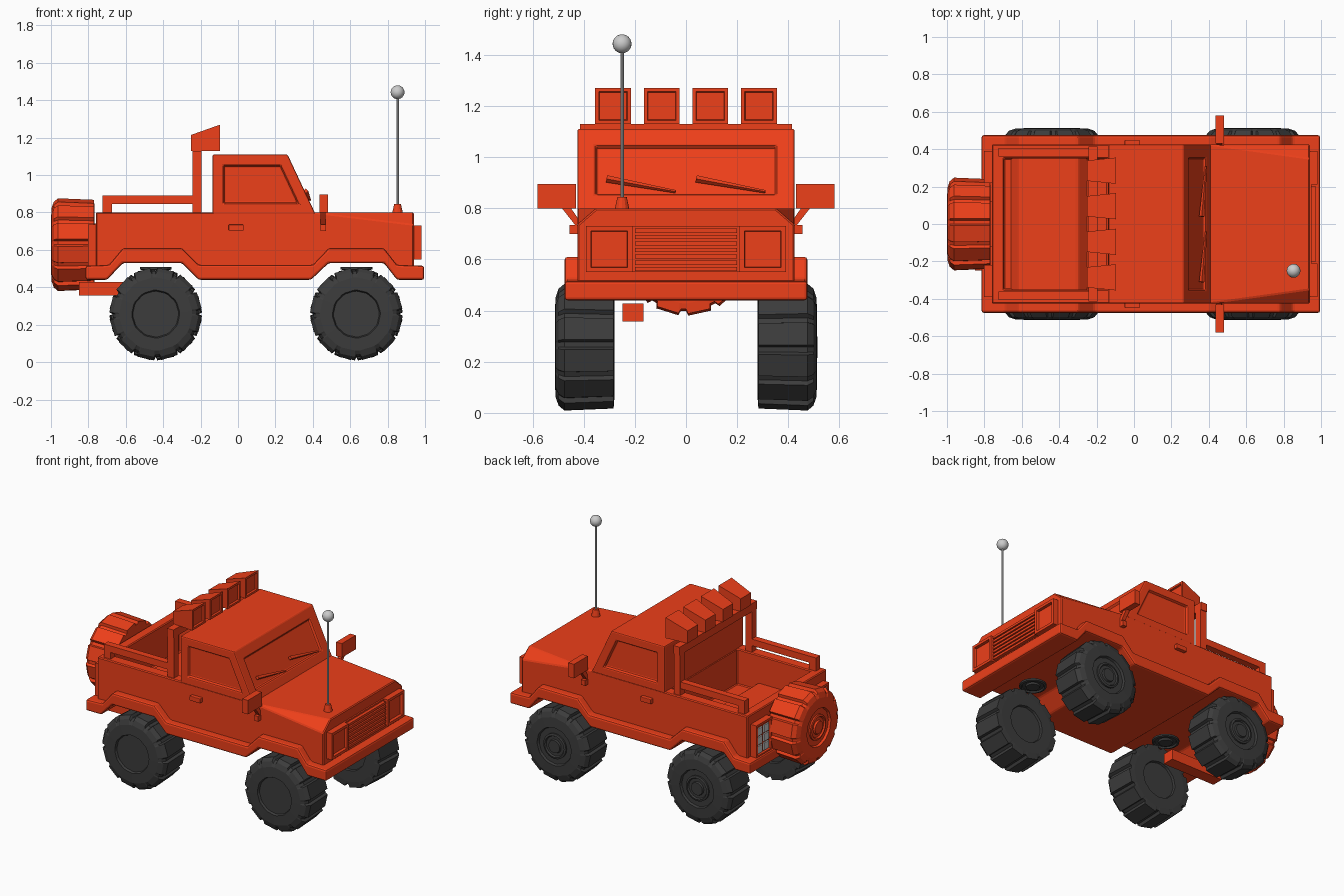
import bpy, bmesh
from math import radians, sin, cos, pi
from mathutils import Vector

if "Cube" in bpy.data.objects:
    bpy.data.objects.remove(bpy.data.objects["Cube"])


def material(name, rgb):
    m = bpy.data.materials.new(name)
    m.diffuse_color = (*rgb, 1)
    m.use_nodes = True
    m.node_tree.nodes["Principled BSDF"].inputs["Base Color"].default_value = m.diffuse_color
    return m


RED = material("red_paint", (0.85, 0.05, 0.01))
BLACK = material("black_rubber", (0.045, 0.045, 0.045))


def finish(name, bm, mat=RED, bevel=0):
    bmesh.ops.recalc_face_normals(bm, faces=bm.faces)
    me = bpy.data.meshes.new(name)
    bm.to_mesh(me)
    bm.free()
    ob = bpy.data.objects.new(name, me)
    bpy.context.collection.objects.link(ob)
    if mat:
        me.materials.append(mat)
    if bevel:
        b = ob.modifiers.new("bevel", 'BEVEL')
        b.width, b.segments, b.limit_method = bevel, 2, 'ANGLE'
    return ob


def prism_bm(pts, a, b, axis='y'):
    """Extrude a profile: (x, z) points along y, or (y, z) points along x."""
    bm = bmesh.new()
    co = (lambda p, t: (p[0], t, p[1])) if axis == 'y' else (lambda p, t: (t, p[0], p[1]))
    lo = [bm.verts.new(co(p, a)) for p in pts]
    hi = [bm.verts.new(co(p, b)) for p in pts]
    bm.faces.new(lo)
    bm.faces.new(hi)
    n = len(pts)
    for i in range(n):
        j = (i + 1) % n
        bm.faces.new((lo[i], lo[j], hi[j], hi[i]))
    bmesh.ops.recalc_face_normals(bm, faces=bm.faces)
    return bm


def box_bm(x0, x1, y0, y1, z0, z1):
    return prism_bm([(x0, z0), (x1, z0), (x1, z1), (x0, z1)], y0, y1)


def box(name, *dims, mat=RED, bevel=0):
    return finish(name, box_bm(*dims), mat, bevel)


def recess(bm, direction, border, depth):
    """Inset the faces looking along a direction and push them inwards."""
    bm.normal_update()
    d = Vector(direction).normalized()
    fs = [f for f in bm.faces if f.normal.dot(d) > 0.95]
    bmesh.ops.inset_individual(bm, faces=fs, thickness=border, use_even_offset=True)
    bmesh.ops.inset_individual(bm, faces=fs, thickness=0.003, depth=-depth, use_even_offset=True)


def rod(name, p, q, r0, r1, sides, mat):
    p, q = Vector(p), Vector(q)
    bm = bmesh.new()
    bmesh.ops.create_cone(bm, cap_ends=True, segments=sides, radius1=r0, radius2=r1, depth=(q - p).length)
    rot = (q - p).to_track_quat('Z', 'Y')
    for v in bm.verts:
        v.co = rot @ v.co + (p + q) / 2
    return finish(name, bm, mat)


# Lower body with the wheel arches, chamfered hood corners and open bed
arches = [(-0.70, 0), (-0.615, 0.09), (-0.30, 0.09), (-0.21, 0),
          (0.39, 0), (0.485, 0.09), (0.78, 0.09), (0.85, 0)]
bottom = [(x, 0.48 + z) for x, z in arches]
bm = prism_bm([(-0.76, 0.48)] + bottom + [(0.94, 0.48), (0.94, 0.8), (-0.76, 0.8)], -0.425, 0.425)
for s in (1, -1):
    a, b, c = (Vector(v) for v in ((0.94, s * 0.35, 0.8), (0.94, s * 0.425, 0.735), (0.40, s * 0.425, 0.8)))
    n = (b - a).cross(c - a)
    n = n if n.y * s > 0 else -n
    geom = bm.verts[:] + bm.edges[:] + bm.faces[:]
    bmesh.ops.bisect_plane(bm, geom=geom, dist=1e-5, plane_co=a, plane_no=n, clear_outer=True)
    bmesh.ops.holes_fill(bm, edges=[e for e in bm.edges if e.is_boundary], sides=0)
body = finish("lower_body", bm)
cutter = box("bed_cutter", -0.695, -0.14, -0.35, 0.35, 0.56, 0.95)
cutter.hide_render = True
cut = body.modifiers.new("bed", 'BOOLEAN')
cut.object, cut.operation, cut.solver = cutter, 'DIFFERENCE', 'EXACT'
bpy.context.view_layer.objects.active = body
bpy.ops.object.modifier_apply(modifier="bed")
bpy.data.objects.remove(cutter)
bev = body.modifiers.new("bevel", 'BEVEL')
bev.width, bev.limit_method = 0.006, 'ANGLE'

# Bumper and fender flare skirt
upper = [(x + (0.01 if i in (0, 4) else 0), 0.52 + z) for i, (x, z) in enumerate(arches)]
lower = [(x, 0.44 + z) for x, z in arches]
finish("fender_skirt", prism_bm([(-0.815, 0.44)] + lower + [(0.995, 0.44), (0.995, 0.515)]
       + upper[::-1] + [(-0.815, 0.515)], -0.475, 0.475), bevel=0.012)

# Cab with recessed side windows and windshield
bm = prism_bm([(-0.136, 0.79), (0.415, 0.79), (0.265, 1.11), (-0.136, 1.11)], -0.425, 0.425)
for d, border in (((0, 1, 0), 0.058), ((0, -1, 0), 0.058), ((0.32, 0, 0.15), 0.072)):
    recess(bm, d, border, 0.018)
finish("cab", bm, bevel=0.008)

# Wipers
for y in (-0.31, 0.04):
    rod("wiper", (0.362, y, 0.915), (0.385, y + 0.27, 0.865), 0.014, 0.006, 4, RED)

# Headlights, grille and slats
for s in (1, -1):
    bm = box_bm(0.93, 0.98, s * 0.3 - 0.09, s * 0.3 + 0.09, 0.55, 0.73)
    recess(bm, (1, 0, 0), 0.018, 0.018)
    finish("headlight", bm)
box("grille_back", 0.93, 0.95, -0.21, 0.21, 0.55, 0.73)
for i in range(7):
    z = 0.562 + i * 0.025
    box("grille_slat", 0.945, 0.972, -0.2, 0.2, z - 0.008, z + 0.008)

# Parts mirrored on both sides
for s in (1, -1):
    def side(name, x0, x1, y0, y1, z0, z1, **kw):
        return box(name, x0, x1, min(s * y0, s * y1), max(s * y0, s * y1), z0, z1, **kw)
    side("door_handle", -0.05, 0.03, 0.42, 0.45, 0.703, 0.735, bevel=0.004)
    side("mirror", 0.437, 0.48, 0.43, 0.58, 0.80, 0.895)
    side("mirror_mount", 0.44, 0.47, 0.42, 0.455, 0.70, 0.735)
    finish("mirror_arm", prism_bm([(s * y, z) for y, z in
           ((0.415, 0.75), (0.43, 0.73), (0.485, 0.80), (0.46, 0.815))], 0.442, 0.468, 'x'))
    side("bed_rail", -0.725, -0.22, 0.36, 0.405, 0.845, 0.89)
    side("rail_post", -0.725, -0.675, 0.36, 0.405, 0.79, 0.89)
    side("roll_bar_post", -0.243, -0.195, 0.36, 0.41, 0.79, 1.12)
    bm = box_bm(-0.803, -0.755, s * 0.305 - 0.085, s * 0.305 + 0.085, 0.51, 0.735)
    recess(bm, (-1, 0, 0), 0.015, 0.012)
    finish("taillight_frame", bm)
    for i in range(3):
        for y in (0.275, 0.345):
            side("taillight_lens", -0.8, -0.785, y - 0.026, y + 0.026,
                 0.535 + i * 0.06, 0.585 + i * 0.06, mat=None)

# Roll bar top and four spotlights
box("roll_bar_top", -0.243, -0.195, -0.415, 0.415, 1.075, 1.13)
for y in (-0.285, -0.095, 0.095, 0.285):
    bm = prism_bm([(-0.25, 1.13), (-0.095, 1.13), (-0.095, 1.27), (-0.25, 1.215)], -0.07, 0.07)
    recess(bm, (1, 0, 0), 0.014, 0.012)
    for v in bm.verts:
        if v.co.x < -0.2:
            v.co.y *= 0.78
        v.co.y += y
    finish("spotlight", bm)

# Exhaust and spare wheel mount
box("exhaust", -0.85, -0.45, -0.248, -0.167, 0.357, 0.428)
box("spare_mount", -0.80, -0.75, -0.12, 0.12, 0.55, 0.74)


def lathe(name, rings, mat, loc, turn, lugs=False, tilt=0):
    """Revolve (axial, radius, lug height) rings round the y axis."""
    steps = [(i * 30 + a, k) for i in range(12) for a, k in ((0, 0), (2, 1), (23, 1), (25, 0))]
    if not lugs:
        steps = [(i * 15, 0) for i in range(24)]
    bm = bmesh.new()
    loops = []
    for y, r, lug in rings:
        loops.append([bm.verts.new(((r + lug * k) * cos(radians(a)), y, (r + lug * k) * sin(radians(a))))
                      for a, k in steps])
    n = len(steps)
    for p, q in zip(loops, loops[1:]):
        for i in range(n):
            bm.faces.new((p[i], p[(i + 1) % n], q[(i + 1) % n], q[i]))
    bm.faces.new(loops[0])
    bm.faces.new(loops[-1])
    ob = finish(name, bm, mat)
    ob.location = loc
    ob.rotation_euler = (tilt, 0, turn)
    return ob


# Wheels: chunky lugged tyres, with stepped hubs
TYRE = [(-0.1, 0.122, 0), (-0.115, 0.126, 0), (-0.115, 0.2, 0), (-0.112, 0.222, 0.018), (0.08, 0.23, 0.018),
        (0.103, 0.215, 0.014), (0.115, 0.195, 0), (0.118, 0.128, 0), (0.103, 0.122, 0)]
HUB = [(0, 0.085, 0), (0.012, 0.085, 0), (0.016, 0.072, 0), (0.006, 0.066, 0),
       (0.006, 0.046, 0), (0.018, 0.042, 0), (0.018, 0.02, 0)]
for x in (-0.44, 0.633):
    lathe("wheel", TYRE, BLACK, (x, 0.395, 0.257), 0, True)
    lathe("wheel_hub", HUB, BLACK, (x, 0.496, 0.257), 0)
    lathe("wheel", TYRE, BLACK, (x, -0.395, 0.257), pi, True)
    lathe("hub_plate", HUB, BLACK, (x, -0.22, 0.508), 0, tilt=-pi / 2)
lathe("spare_wheel", TYRE, RED, (-0.882, 0, 0.628), pi / 2, True)
lathe("spare_hub", HUB, RED, (-0.983, 0, 0.628), pi / 2)

# Antenna
rod("antenna_base", (0.853, -0.25, 0.79), (0.853, -0.25, 0.845), 0.03, 0.018, 12, RED)
rod("antenna_rod", (0.853, -0.25, 0.84), (0.853, -0.25, 1.42), 0.007, 0.007, 10, None)
bm = bmesh.new()
bmesh.ops.create_uvsphere(bm, u_segments=20, v_segments=12, radius=0.037)
ball = finish("antenna_ball", bm, None)
ball.location = (0.853, -0.25, 1.443)
for p in ball.data.polygons:
    p.use_smooth = True
